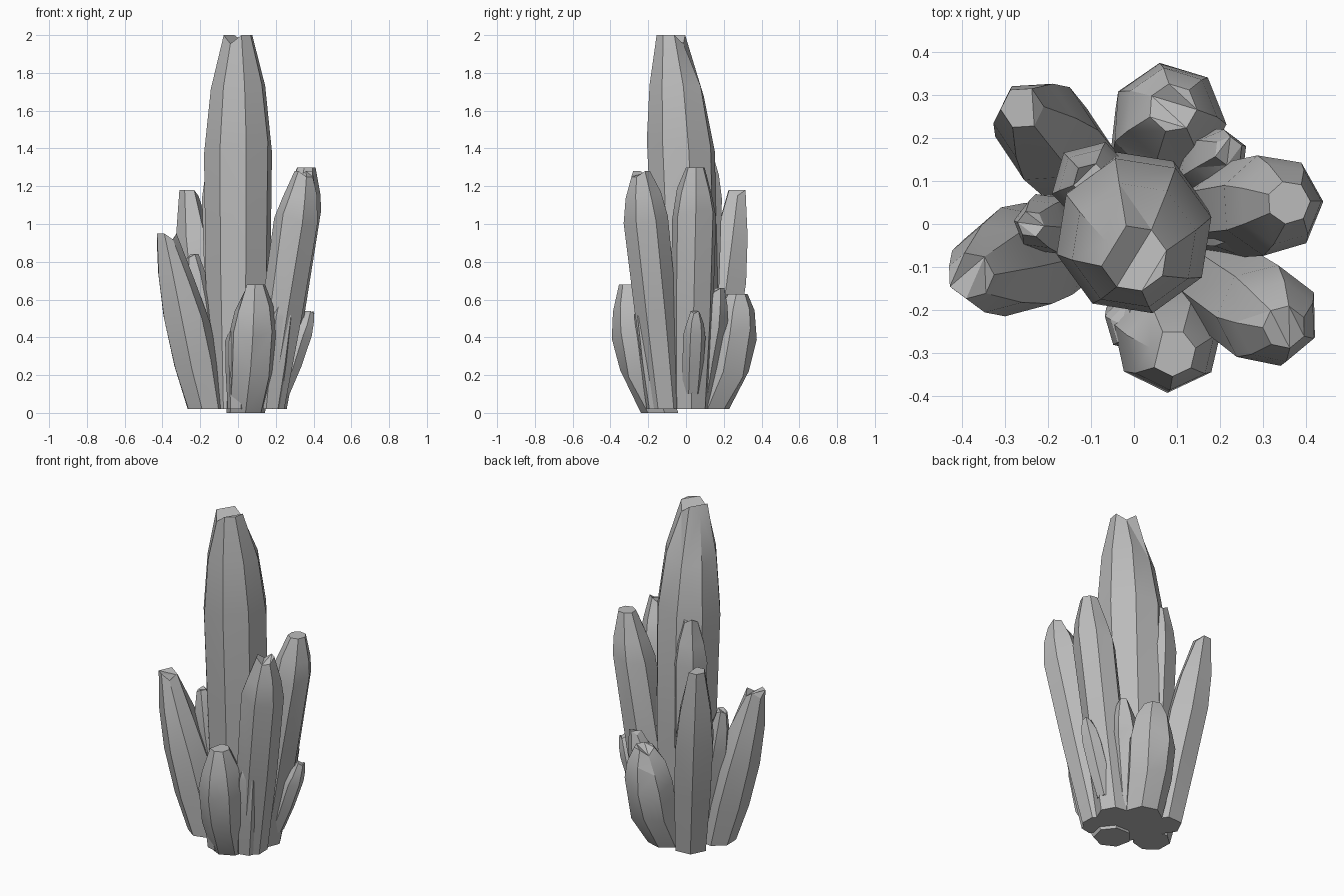
import bpy, bmesh, math, random
from mathutils import Vector

cube = bpy.data.objects.get("Cube")
if cube:
    bpy.data.objects.remove(cube, do_unlink=True)

random.seed(4)

grey = bpy.data.materials.new("stone grey")
grey.use_nodes = True
colour = (0.5, 0.5, 0.5, 1)
grey.diffuse_color = colour
grey.node_tree.nodes["Principled BSDF"].inputs["Base Color"].default_value = colour


def crystal(name, tip, radius, belly=0.5, curve=1, sides=7, reach=0.45, foot=0.02):
    """Loft a faceted shard from a foot near the centre, through its widest belly, to a blunt tip."""
    tip = Vector(tip)
    base = Vector((tip.x * reach, tip.y * reach, foot))
    turn = random.random()
    # Share of the height and share of the radius for each ring
    stations = ((0, 0.8), (belly / 2, 0.95), (belly, 1), ((belly + 1) / 2, 0.8), (1, 0.42))

    bm = bmesh.new()
    loops = []
    for share, width in stations:
        centre = base.lerp(tip, share ** curve)
        centre.z = foot + (tip.z - foot) * share
        loop = []
        for i in range(sides):
            angle = turn + math.tau * i / sides
            spoke = Vector((math.cos(angle), math.sin(angle), 0)) * radius * width
            if share == 1:
                # Chipped tip
                spoke.z = random.choice((0, 0, -radius / 4))
            elif share:
                spoke.z = random.uniform(-radius, radius) / 4
            loop.append(bm.verts.new(centre + spoke))
        loops.append(loop)
    for low, high in zip(loops, loops[1:]):
        for i in range(sides):
            j = (i + 1) % sides
            bm.faces.new((low[i], low[j], high[j], high[i]))
    bm.faces.new(reversed(loops[0]))
    bm.faces.new(loops[-1])
    bmesh.ops.triangulate(bm, faces=bm.faces)
    bmesh.ops.recalc_face_normals(bm, faces=bm.faces)

    mesh = bpy.data.meshes.new(name)
    bm.to_mesh(mesh)
    bm.free()
    mesh.materials.append(grey)
    obj = bpy.data.objects.new(name, mesh)
    bpy.context.collection.objects.link(obj)
    bpy.ops.object.select_all(action="DESELECT")
    obj.select_set(True)
    bpy.context.view_layer.objects.active = obj
    bpy.ops.object.shade_smooth_by_angle(angle=math.radians(20))


# Tall central crystal and the shoulder fused to its back
crystal("central_crystal", tip=(0, -0.08, 2), radius=0.185, belly=0.7, curve=3, sides=8, reach=0)
crystal("central_shoulder", tip=(-0.1, 0.1, 1.4), radius=0.1, belly=0.8, sides=6, reach=0.7)

# Tall leaning crystals around it
crystal("front_left_crystal", tip=(0.35, -0.24, 1.28), radius=0.12, belly=0.8)
crystal("left_crystal", tip=(0.36, 0.05, 1.3), radius=0.12, belly=0.8)
crystal("back_right_crystal", tip=(-0.26, 0.27, 1.18), radius=0.12, belly=0.6, sides=6)
crystal("right_crystal", tip=(-0.38, -0.12, 0.95), radius=0.13)

# Short stout crystals
crystal("front_crystal", tip=(0.09, -0.3, 0.68), radius=0.13, belly=0.6, curve=0.5, foot=0)
crystal("front_shoulder", tip=(0, -0.24, 0.46), radius=0.07, belly=0.8, sides=6, reach=0.8)
crystal("back_crystal", tip=(0.09, 0.27, 0.63), radius=0.135, belly=0.65, curve=0.5)

# Small offshoots between the larger crystals
crystal("left_offshoot", tip=(0.38, 0.05, 0.54), radius=0.06, belly=0.7, sides=6, reach=0.6, foot=0.1)
crystal("right_offshoot", tip=(-0.24, 0, 0.84), radius=0.075, belly=0.7, sides=6)
crystal("back_left_offshoot", tip=(0.22, 0.17, 0.66), radius=0.08, belly=0.7, sides=6)
crystal("front_left_offshoot", tip=(0.24, -0.21, 0.63), radius=0.08, belly=0.8, sides=6, reach=0.7)
crystal("inner_left_offshoot", tip=(0.28, 0, 0.86), radius=0.08, belly=0.8, sides=6)
